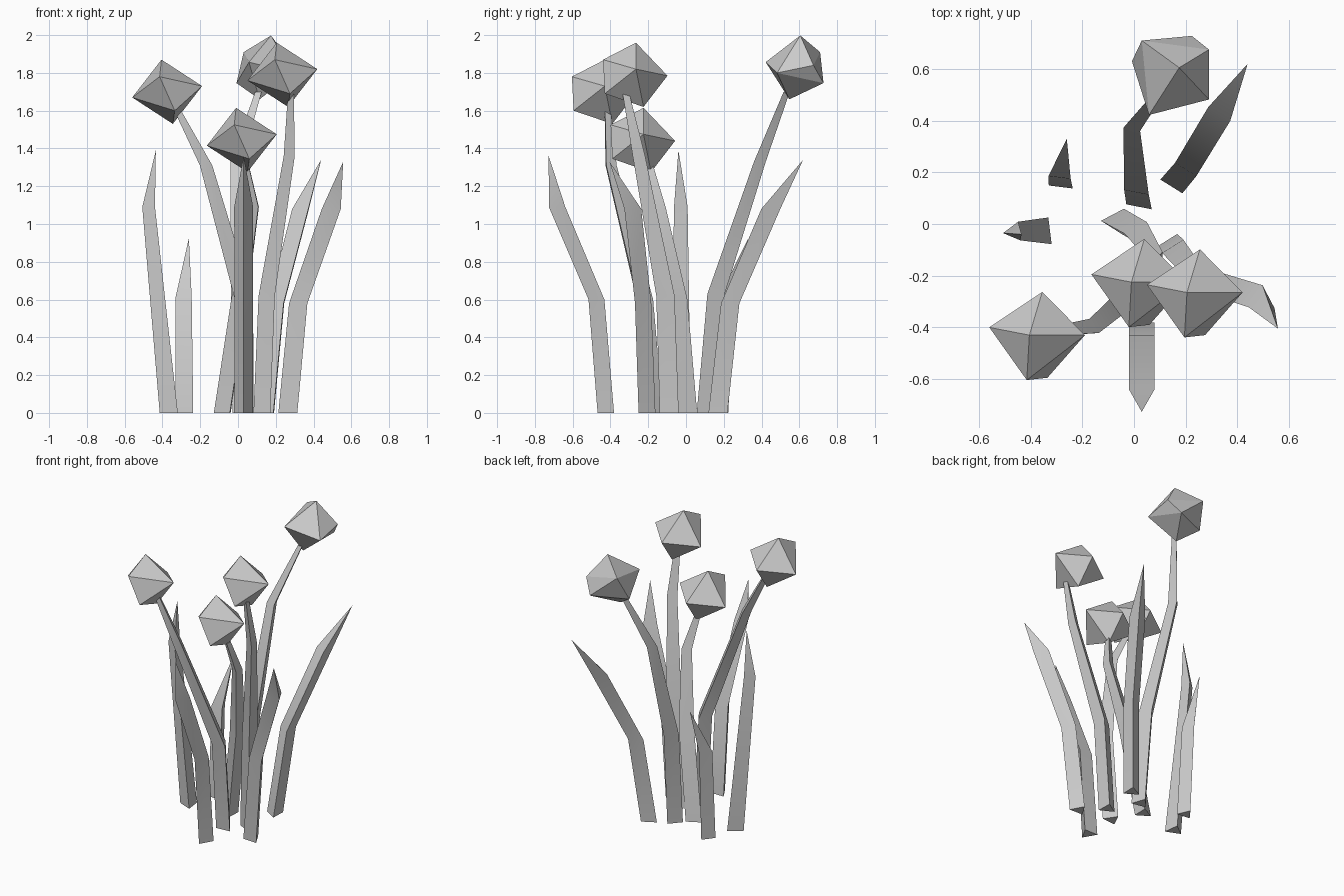
import bpy, bmesh, math
from mathutils import Vector

if "Cube" in bpy.data.objects:
    bpy.data.objects.remove(bpy.data.objects["Cube"])


def make_object(name, bm):
    bmesh.ops.recalc_face_normals(bm, faces=bm.faces)
    me = bpy.data.meshes.new(name)
    bm.to_mesh(me)
    bm.free()
    ob = bpy.data.objects.new(name, me)
    bpy.context.collection.objects.link(ob)
    return ob


def stalk(name, path, radii):
    """Three-sided bent stalk, one ridge facing the way it leans; radius 0 ends in a point."""
    bm = bmesh.new()
    a, b = Vector(path[0]), Vector(path[-1])
    lean = math.atan2(b.y - a.y, b.x - a.x)
    rings = []
    for (x, y, z), r in zip(path, radii):
        if r == 0:
            rings.append([bm.verts.new((x, y, z))])
            continue
        rings.append([bm.verts.new((x + r * math.cos(lean + k * math.tau / 3),
                                    y + r * math.sin(lean + k * math.tau / 3), z))
                      for k in range(3)])
    bm.faces.new(rings[0])
    for lo, hi in zip(rings, rings[1:]):
        for k in range(3):
            n = (k + 1) % 3
            if len(hi) == 1:
                bm.faces.new((lo[k], lo[n], hi[0]))
            else:
                bm.faces.new((lo[k], lo[n], hi[n], hi[k]))
    if len(rings[-1]) == 3:
        bm.faces.new(rings[-1])
    ob = make_object(name, bm)
    bpy.ops.object.select_all(action='DESELECT')
    ob.select_set(True)
    bpy.context.view_layer.objects.active = ob
    bpy.ops.object.shade_smooth_by_angle(angle=math.radians(50))


def bud(name, centre, points):
    """Faceted flower head: hull of a few corner points."""
    bm = bmesh.new()
    for p in points:
        bm.verts.new(Vector(p) + Vector(centre))
    bmesh.ops.convex_hull(bm, input=bm.verts)
    make_object(name, bm)


# Flower heads
front_bud = [(-.185, .03, -.03), (.185, 0, .03), (.02, .167, -.005), (-.03, 0, .17),
             (-.04, -.174, .08), (.04, -.165, -.10), (.03, .04, -.17)]
back_bud = [(.025, .015, .168), (-.12, .12, .08), (.074, .138, -.084), (-.158, .04, -.084),
            (.14, .085, .01), (-.092, -.168, .027), (.14, -.108, -.03), (-.036, -.043, -.17)]
bud("left_flower_head", (-.375, -.43, 1.70), front_bud)
bud("middle_flower_head", (.02, -.225, 1.445), front_bud)
bud("right_flower_head", (.235, -.265, 1.79), front_bud)
bud("back_flower_head", (.15, .59, 1.83), back_bud)

# Flower stems
stem_r = (.058, .056, .038, .02)
stems = {
    "left": [(.03, -.18, 0), (.03, -.23, .6), (-.17, -.405, 1.31), (-.33, -.42, 1.62)],
    "middle": [(-.07, .01, 0), (.02, -.04, .6), (.09, -.14, 1.09), (.04, -.2, 1.34)],
    "right": [(.14, -.09, 0), (.165, -.11, .62), (.28, -.25, 1.36), (.285, -.32, 1.70)],
    "back": [(.025, .095, 0), (.015, .15, .63), (-.005, .385, 1.33), (.11, .53, 1.70)],
}
for side, path in stems.items():
    stalk(side + "_flower_stem", path, stem_r)

# Pointed leaves, broad near the top
leaf_r = (.058, .056, .058, 0)
leaves = {
    "back_right": [(.16, .17, 0), (.215, .235, .58), (.345, .45, 1.08), (.44, .62, 1.34)],
    "right": [(.265, -.22, 0), (.32, -.24, .58), (.495, -.295, 1.08), (.557, -.405, 1.33)],
    "front": [(.03, -.41, 0), (.03, -.46, .6), (.03, -.668, 1.09), (.03, -.727, 1.36)],
}
for side, path in leaves.items():
    stalk(side + "_leaf", path, leaf_r)
stalk("left_leaf", [(-.355, -.03, 0), (-.465, -.03, 1.09), (-.435, -.04, 1.39)], (.06, .042, 0))
stalk("short_leaf", [(-.28, .17, 0), (-.285, .205, .61), (-.26, .33, .925)], (.054, .05, 0))
